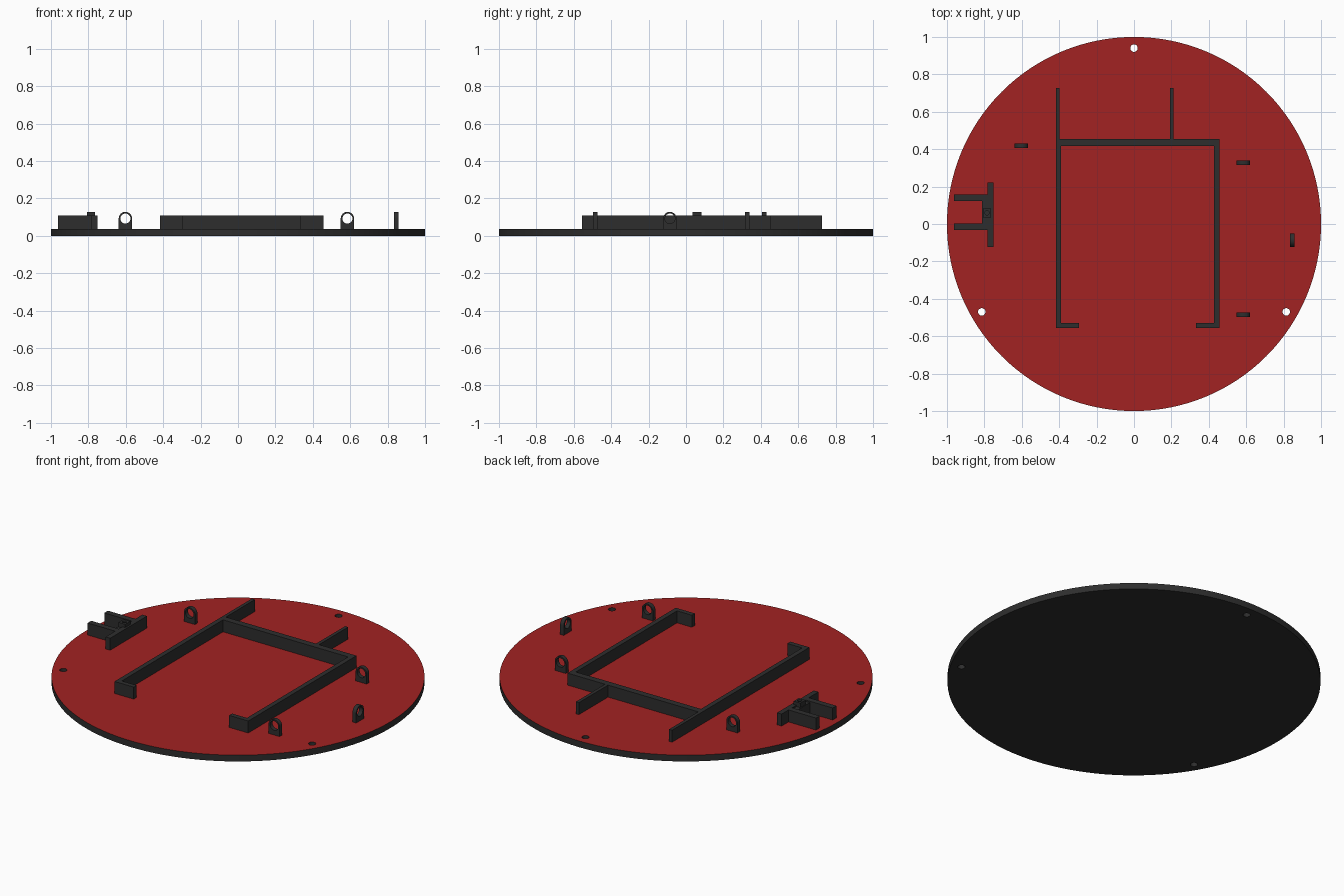
import bpy, bmesh, math
from mathutils import Matrix, Vector

if "Cube" in bpy.data.objects:
    bpy.data.objects.remove(bpy.data.objects["Cube"])


def material(name, rgb):
    m = bpy.data.materials.new(name)
    m.diffuse_color = (*rgb, 1)
    m.use_nodes = True
    m.node_tree.nodes["Principled BSDF"].inputs["Base Color"].default_value = m.diffuse_color
    return m


DARK = material("dark_grey", (0.027, 0.027, 0.027))
RED = material("deep_red", (0.36, 0.016, 0.016))
BASE, TOP = 0.037, 0.108    # plate top, wall top


def circle(cx, cy, r, n):
    return [(cx + r * math.cos(math.tau * i / n), cy + r * math.sin(math.tau * i / n)) for i in range(n)]


def prism(name, loops, depth, matrix=Matrix(), red_top=False):
    """Extrude an outline (first loop) with holes (other loops) along local z."""
    bm = bmesh.new()
    edges = []
    for loop in loops:
        vs = [bm.verts.new((x, y, 0)) for x, y in loop]
        edges += [bm.edges.new((vs[i - 1], vs[i])) for i in range(len(vs))]
    bmesh.ops.triangle_fill(bm, use_beauty=True, edges=edges, normal=(0, 0, 1))
    ext = bmesh.ops.extrude_face_region(bm, geom=bm.faces[:], use_keep_orig=True)
    moved = [g for g in ext["geom"] if isinstance(g, bmesh.types.BMVert)]
    bmesh.ops.translate(bm, verts=moved, vec=Vector((0, 0, depth)))
    bmesh.ops.recalc_face_normals(bm, faces=bm.faces[:])
    if red_top:
        for f in bm.faces:
            f.material_index = 1 if f.normal.z > 0.9 else 0
    bm.transform(matrix)
    me = bpy.data.meshes.new(name)
    bm.to_mesh(me)
    bm.free()
    me.materials.append(DARK)
    if red_top:
        me.materials.append(RED)
    ob = bpy.data.objects.new(name, me)
    bpy.context.collection.objects.link(ob)
    bpy.context.view_layer.objects.active = ob
    ob.select_set(True)
    bpy.ops.object.shade_smooth_by_angle(angle=math.radians(30))
    ob.select_set(False)
    return ob


def rect(x0, x1, y0, y1):
    return [(x0, y0), (x1, y0), (x1, y1), (x0, y1)]


def upright(name, loops, z0=BASE, z1=TOP):
    return prism(name, loops, z1 - z0, Matrix.Translation((0, 0, z0)))


# Round base plate with three screw holes
holes = [circle(0.94 * math.cos(math.radians(a)), 0.94 * math.sin(math.radians(a)), 0.02, 24)
         for a in (90, 210, 330)]
prism("base_plate", [circle(0, 0, 1, 128)] + holes, BASE, red_top=True)

# Open frame with inward lips at the front
L, R, F, B, T = -0.418, 0.457, -0.557, 0.455, 0.028
upright("frame_wall", [[
    (L, F), (-0.293, F), (-0.293, F + T), (L + T, F + T), (L + T, 0.417), (R - T, 0.417),
    (R - T, F + T), (0.332, F + T), (0.332, F), (R, F), (R, B), (L, B)]])

# Thin fins behind the frame
for side, x in (("left", -0.418), ("right", 0.192)):
    upright(side + "_fin", [rect(x, x + 0.02, B, 0.727)])

# Side bracket: cross wall, two arms, lower web and a bored post
upright("bracket_wall", [rect(-0.782, -0.752, -0.122, 0.222)])
for name, y in (("front_arm", -0.032), ("back_arm", 0.124)):
    upright("bracket_" + name, [rect(-0.962, -0.782, y, y + 0.034)])
upright("bracket_web", [rect(-0.812, -0.782, 0.002, 0.124)], z1=0.1)
upright("bracket_post", [rect(-0.808, -0.764, 0.036, 0.084), circle(-0.786, 0.06, 0.012, 16)], 0.09, 0.127)

# Eyelets: arched tabs with a round hole
H, ER = 0.092, 0.036
arch = [(-ER, BASE)] + [(ER, BASE)] + [
    (ER * math.cos(math.pi * i / 16), H + ER * math.sin(math.pi * i / 16)) for i in range(17)] + []
for i, (x, y, turn) in enumerate(((-0.602, 0.418, 0), (0.585, 0.328, 0), (0.585, -0.486, 0), (0.847, -0.086, 90))):
    m = (Matrix.Translation((x, y, 0)) @ Matrix.Rotation(math.radians(turn), 4, 'Z')
         @ Matrix.Rotation(math.radians(90), 4, 'X') @ Matrix.Translation((0, 0, -0.012)))
    prism("eyelet_%d" % (i + 1), [arch, circle(0, H, 0.027, 24)], 0.024, m)
